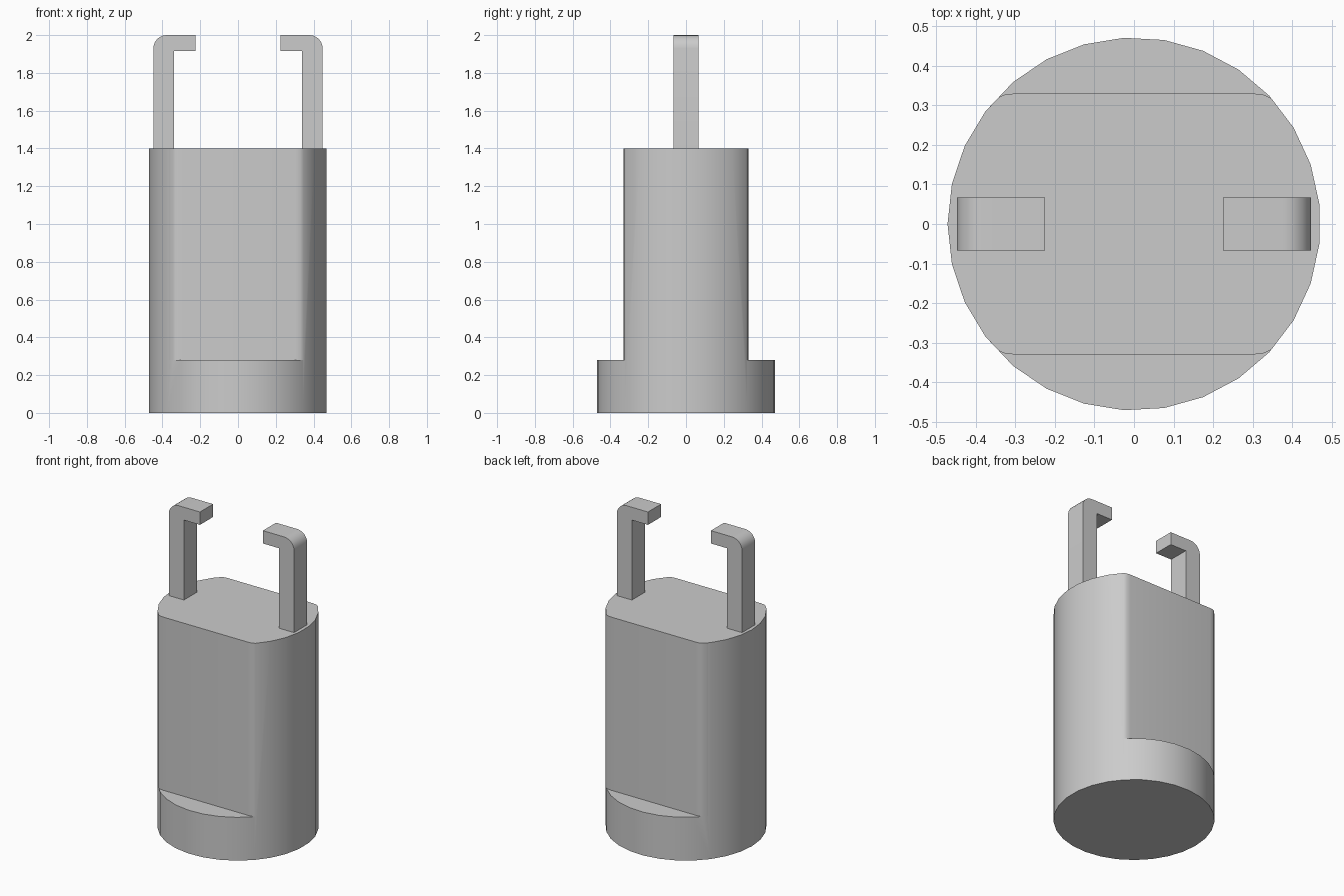
import bpy, bmesh, math
from mathutils import Vector

cube = bpy.data.objects.get("Cube")
if cube:
    bpy.data.objects.remove(cube, do_unlink=True)

grey = bpy.data.materials.new("plain grey")
grey.use_nodes = True
grey.diffuse_color = (0.6, 0.6, 0.6, 1)
grey.node_tree.nodes["Principled BSDF"].inputs["Base Color"].default_value = (0.6, 0.6, 0.6, 1)


def prism(name, outline, push):
    """Extrude a closed outline of 3D points along a vector."""
    bm = bmesh.new()
    face = bm.faces.new([bm.verts.new(p) for p in outline])
    out = bmesh.ops.extrude_face_region(bm, geom=[face])
    moved = [g for g in out["geom"] if isinstance(g, bmesh.types.BMVert)]
    bmesh.ops.translate(bm, vec=Vector(push), verts=moved)
    bmesh.ops.recalc_face_normals(bm, faces=bm.faces)
    mesh = bpy.data.meshes.new(name)
    bm.to_mesh(mesh)
    bm.free()
    mesh.materials.append(grey)
    obj = bpy.data.objects.new(name, mesh)
    bpy.context.collection.objects.link(obj)
    return obj


def select_only(obj):
    bpy.ops.object.select_all(action="DESELECT")
    obj.select_set(True)
    bpy.context.view_layer.objects.active = obj


def soften(obj):
    select_only(obj)
    bpy.ops.object.shade_smooth_by_angle(angle=math.radians(35))


# Round body
SIDES, RADIUS, HEIGHT, LEDGE = 29, 0.472, 1.4, 0.28
ring = [math.pi + math.tau * i / SIDES for i in range(SIDES)]
body = prism("body", [(RADIUS * math.cos(a), RADIUS * math.sin(a), 0) for a in ring],
             (0, 0, HEIGHT))

# Front and back flats with rounded corners, cut down to the ledge
corner = [(0.305, 0.33), (0.33, 0.327), (0.35, 0.317), (0.365, 0.296),
          (0.6, 0.296), (0.6, 0.6)]
half = corner + [(-x, y) for x, y in reversed(corner)]
for side in (-1, 1):
    cutter = prism("flat_cutter", [(x, y * side, LEDGE) for x, y in half], (0, 0, 2))
    cutter.hide_render = True
    select_only(body)
    cut = body.modifiers.new("flat", "BOOLEAN")
    cut.operation, cut.solver, cut.object = "DIFFERENCE", "EXACT", cutter
    bpy.ops.object.modifier_apply(modifier=cut.name)
    bpy.data.objects.remove(cutter, do_unlink=True)
soften(body)

# Hooked arms with a rounded outer bend
OUTER, INNER, TIP, BEND = 0.448, 0.34, 0.225, 0.07
bend = [(OUTER - BEND + BEND * math.cos(a), 2 - BEND + BEND * math.sin(a))
        for a in [math.pi / 2 * i / 6 for i in range(7)]]
hook = [(INNER, HEIGHT), (OUTER, HEIGHT)] + bend + [(TIP, 2), (TIP, 1.917), (INNER, 1.917)]
for name, side in (("left_arm", 1), ("right_arm", -1)):
    arm = prism(name, [(x * side, -0.067, z) for x, z in hook], (0, 0.134, 0))
    soften(arm)
